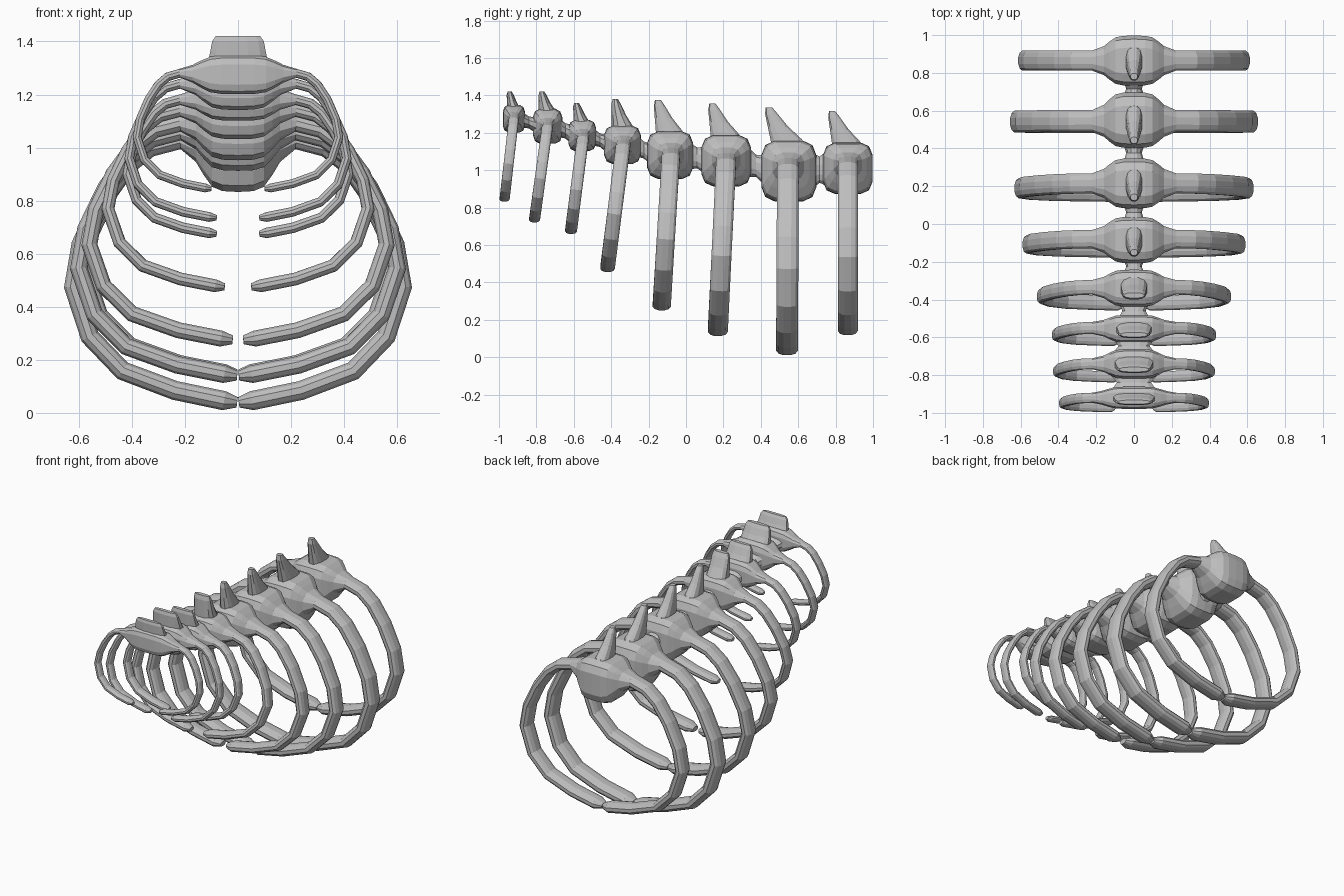
import bpy
import bmesh
from math import cos, sin, pi
from mathutils import Vector

cube = bpy.data.objects.get("Cube")
if cube:
    bpy.data.objects.remove(cube)

X, Y, Z = Vector((1, 0, 0)), Vector((0, 1, 0)), Vector((0, 0, 1))
SIDES = 12

# One plain bone colour
bone = bpy.data.materials.new("bone_grey")
bone.use_nodes = True
GREY = (0.52, 0.52, 0.52, 1)
bone.diffuse_color = GREY
bone.node_tree.nodes["Principled BSDF"].inputs["Base Color"].default_value = GREY


def power(v, e):
    return (1 if v >= 0 else -1) * abs(v) ** e


def loft(name, stations, cap_start=True, mirror=False):
    """Skin rounded-box rings; station = centre, axis a, axis b, half a, half b, squareness."""
    bm = bmesh.new()
    rings = []
    for centre, a, b, ra, rb, square in stations:
        ring = []
        for i in range(SIDES):
            t = 2 * pi * (i + 0.5) / SIDES
            p = centre + a * ra * power(cos(t), 2 / square) + b * rb * power(sin(t), 2 / square)
            ring.append(bm.verts.new(p))
        rings.append(ring)
    for r, s in zip(rings, rings[1:]):
        for i in range(SIDES):
            j = (i + 1) % SIDES
            bm.faces.new((r[i], r[j], s[j], s[i]))
    if cap_start:
        bm.faces.new(rings[0][::-1])
    bm.faces.new(rings[-1])
    bmesh.ops.recalc_face_normals(bm, faces=bm.faces)
    mesh = bpy.data.meshes.new(name)
    bm.to_mesh(mesh)
    bm.free()
    mesh.materials.append(bone)
    obj = bpy.data.objects.new(name, mesh)
    bpy.context.collection.objects.link(obj)
    if mirror:
        obj.modifiers.new("mirror", "MIRROR")
    return obj


def lerp(a, b, t):
    return a + (b - a) * t


# Body y range, body z range, body half width, rib root y/z, rib foot y/z,
# rib half span, rib end x, rib thickness, spine tip y/z, spine half width
VERTEBRAE = [
    (-.98, -.86, 1.20, 1.35, .14, -.92, 1.28, -.97, .845, .38, .10, .055, -.95, 1.42, .12),
    (-.82, -.66, 1.14, 1.33, .13, -.74, 1.24, -.81, .735, .41, .08, .06, -.78, 1.42, .11),
    (-.63, -.48, 1.10, 1.27, .13, -.55, 1.18, -.615, .675, .415, .08, .065, -.595, 1.36, .10),
    (-.44, -.24, 1.03, 1.24, .13, -.335, 1.14, -.42, .475, .49, .05, .08, -.39, 1.38, .075),
    (-.21, .04, .95, 1.21, .13, -.08, 1.09, -.13, .275, .56, .02, .10, -.165, 1.375, .05),
    (.08, .35, .91, 1.19, .13, .215, 1.06, .17, .14, .60, .003, .11, .125, 1.355, .05),
    (.40, .70, .83, 1.16, .13, .545, 1.03, .54, .04, .62, .003, .12, .425, 1.335, .05),
    (.73, 1.0, .87, 1.15, .13, .865, 1.04, .865, .145, .58, .003, .11, .765, 1.315, .05),
]

# Rib outline: (share of the span, share of the height)
UPPER = [(0, 1), (.28, .97), (.5, .9), (.73, .77), (.93, .6), (1, .44)]
LOWER = [(.9, .25), (.7, .12), (.38, .045), (.08, .006), (0, 0)]
ROOT_X = .22
# Body flare towards the rib: (share of body half width, share of body size)
FLARE = [(0, 1), (.45, .98), (.75, .88), (1, .6), (1.22, .3)]


def vertebra(n, row):
    y0, y1, z0, z1, half, ry, rz, fy, fz, span, end, thick, ty, tz, wide = row
    body = Vector((0, (y0 + y1) / 2, (z0 + z1) / 2))
    hy, hz = (y1 - y0) / 2, (z1 - z0) / 2
    ray, raz = thick / 2, thick * .31
    stations = []

    # Vertebra body swelling down into the rib root
    for share, size in FLARE:
        c = Vector((half * share, lerp(ry, body.y, size), lerp(rz, body.z, size)))
        stations.append((c, Y, Z, lerp(ray, hy, size), lerp(raz, hz, size), lerp(2.4, 4, size)))

    # Rib arc
    path = [(ROOT_X + (span - ROOT_X) * s, v) for s, v in UPPER]
    path += [(end + (span - end) * s, v) for s, v in LOWER]
    points = [Vector((x, lerp(fy, ry, v), lerp(fz, rz, v))) for x, v in path]
    for i, p in enumerate(points):
        after = points[min(i + 1, len(points) - 1)]
        before = points[i - 1] if i else stations[-1][0]
        tangent = (after - before).normalized()
        a = (Y - tangent * tangent.y).normalized()
        taper = .55 if i == len(points) - 1 else 1
        stations.append((p, a, tangent.cross(a), ray * taper, raz * taper, 2.4))
    loft(f"vertebra_and_ribs_{n}", stations, cap_start=False, mirror=True)

    # Spine on top: broad plate at the front, narrow fin further back
    length = y1 - y0
    front, back = y0 + .2 * length, y1 - .1 * length
    tip_depth = .02 + .12 * length
    tip_scale = .8 if wide > .06 else .4
    base_z = z1 - .05
    spine = []
    for t, slope in ((0, 0), (.25, .25), (.55, .62), (.85, .9), (1, 1)):
        f = lerp(front, ty - .01, t)
        b = lerp(back, ty - .01 + tip_depth, slope)
        shrink = .65 if t == 1 else 1
        c = Vector((0, (f + b) / 2, lerp(base_z, tz, t)))
        spine.append((c, X, Y, wide * lerp(1, tip_scale, t) * lerp(1, shrink, .3),
                      (b - f) / 2 * shrink, 2.6))
    loft(f"spine_{n}", spine)


for n, row in enumerate(VERTEBRAE, 1):
    vertebra(n, row)

# Waisted discs joining neighbouring vertebrae
for n, (a, b) in enumerate(zip(VERTEBRAE, VERTEBRAE[1:]), 1):
    start = Vector((0, a[1] - .03, (a[2] + a[3]) / 2))
    stop = Vector((0, b[0] + .03, (b[2] + b[3]) / 2))
    wide = max(.042, b[14] * .85)
    tall = (a[3] - a[2]) * .22
    discs = []
    for t, flare in ((0, 1.5), (.3, 1.15), (.5, 1), (.7, 1.15), (1, 1.5)):
        discs.append((start.lerp(stop, t), Z, X, tall * flare, wide * flare, 2.5))
    loft(f"disc_{n}", discs)
